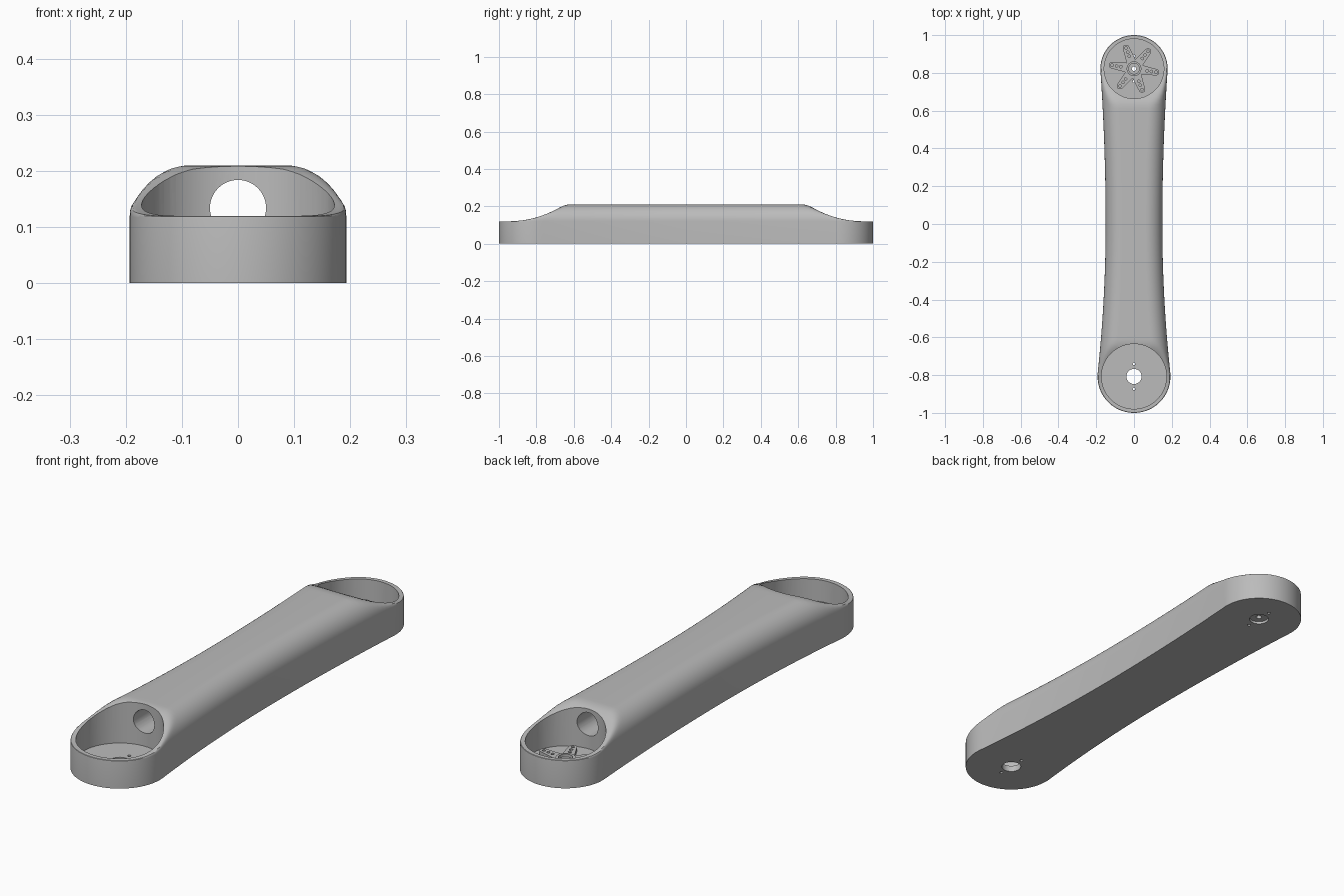
import bpy, bmesh, math
from mathutils import Matrix, Vector

cube = bpy.data.objects.get("Cube")
if cube:
    bpy.data.objects.remove(cube, do_unlink=True)

grey = bpy.data.materials.new("plain grey")
grey.use_nodes = True
grey.diffuse_color = (0.5, 0.5, 0.5, 1)
grey.node_tree.nodes["Principled BSDF"].inputs["Base Color"].default_value = (0.5, 0.5, 0.5, 1)

# Overall layout
FRONT_Y, FRONT_R = -0.807, 0.193
BACK_Y, BACK_R = 0.822, 0.178
LIP, FILLET = 0.12, 0.09
FLOOR = 0.027


def make_object(name, bm):
    bmesh.ops.recalc_face_normals(bm, faces=bm.faces[:])
    mesh = bpy.data.meshes.new(name)
    bm.to_mesh(mesh)
    bm.free()
    mesh.materials.append(grey)
    obj = bpy.data.objects.new(name, mesh)
    bpy.context.collection.objects.link(obj)
    return obj


def activate(obj):
    bpy.ops.object.select_all(action='DESELECT')
    obj.select_set(True)
    bpy.context.view_layer.objects.active = obj


def cylinder(bm, radius, low, high, x=0, y=0, sides=32):
    bmesh.ops.create_cone(bm, cap_ends=True, segments=sides, radius1=radius, radius2=radius,
                          depth=high - low, matrix=Matrix.Translation((x, y, (low + high) / 2)))


def cut(obj, bm):
    cutter = make_object("cutter", bm)
    cutter.hide_render = True
    mod = obj.modifiers.new("cut", 'BOOLEAN')
    mod.operation, mod.solver, mod.object = 'DIFFERENCE', 'EXACT', cutter
    activate(obj)
    bpy.ops.object.modifier_apply(modifier=mod.name)
    bpy.data.objects.remove(cutter, do_unlink=True)


def smooth(obj, degrees=30):
    activate(obj)
    bpy.ops.object.shade_smooth_by_angle(angle=math.radians(degrees))


# Arm body: half outline from front tip to back tip, inset by d
def half_outline(d):
    pts = []
    n, sides = 24, 72
    for i in range(n):
        a = math.radians(-90 + 95 * i / n)
        pts.append((math.cos(a) * (FRONT_R - d), FRONT_Y + math.sin(a) * (FRONT_R - d)))
    y0, y1 = -0.788, 0.81
    for i in range(sides + 1):
        y = y0 + (y1 - y0) * i / sides
        pts.append((0.15 + (0.068 if y < 0 else 0.042) * y * y - d, y))
    for i in range(1, n + 1):
        a = math.radians(-4 + 94 * i / n)
        pts.append((math.cos(a) * (BACK_R - d), BACK_Y + math.sin(a) * (BACK_R - d)))
    return pts


def scoop_height(y):
    # concave arc rising from each end lip
    t, radius = 0.95 - abs(y), 0.545
    if t <= 0:
        return LIP
    return 1 if t > 0.5 else LIP + radius - math.sqrt(radius * radius - t * t)


def soft_min(a, b, k=0.02):
    h = max(k - abs(a - b), 0) / k
    return min(a, b) - h * h * k / 4


def ring(bm, d, height):
    half = half_outline(d)
    right = [bm.verts.new((0 if i in (0, len(half) - 1) else x, y, height(y)))
             for i, (x, y) in enumerate(half)]
    left = [bm.verts.new((-v.co.x, v.co.y, v.co.z)) for v in right[1:-1]]
    return right + left[::-1]


def cap(bm, loop):
    # strips across the width
    n = len(loop)
    for i in range(n // 2):
        quad = [loop[i], loop[i + 1], loop[(n - i - 1) % n], loop[(n - i) % n]]
        bm.faces.new(list(dict.fromkeys(quad)))


bm = bmesh.new()
rings = [ring(bm, 0, lambda y: 0)]
STEPS = 14
for i in range(STEPS + 1):
    t = math.pi / 2 * i / STEPS
    top = LIP + FILLET * math.sin(t)
    rings.append(ring(bm, FILLET * (1 - math.cos(t)), lambda y: soft_min(top, scoop_height(y))))
for a, b in zip(rings, rings[1:]):
    for i in range(len(a)):
        j = (i + 1) % len(a)
        bm.faces.new((a[i], a[j], b[j], b[i]))
cap(bm, rings[0])
cap(bm, rings[-1])
arm = make_object("arm_body", bm)

# Round pockets at both ends
bm = bmesh.new()
cylinder(bm, 0.172, FLOOR, 0.5, y=FRONT_Y, sides=72)
cylinder(bm, 0.158, FLOOR, 0.5, y=BACK_Y, sides=72)
cut(arm, bm)

# Cable tunnel joining the pockets
bm = bmesh.new()
bmesh.ops.create_cone(bm, cap_ends=True, segments=40, radius1=0.05, radius2=0.05, depth=1.5,
                      matrix=Matrix.Translation((0, 0, 0.134)) @ Matrix.Rotation(math.pi / 2, 4, 'X'))
cut(arm, bm)

# Shaft and screw holes in the floors
bm = bmesh.new()
for y in (FRONT_Y, BACK_Y):
    cylinder(bm, 0.04, -0.1, 0.06, y=y)
    for side in (-1, 1):
        cylinder(bm, 0.007, -0.1, 0.06, y=y + side * 0.066, sides=12)
cut(arm, bm)
smooth(arm)

# Six-armed horn on the back floor
bm = bmesh.new()
outline = []
for k in range(6):
    spin = Matrix.Rotation(math.radians(-9 + 60 * k), 3, 'Z')
    for i in range(9):
        a = math.radians(-80 + 20 * i)
        outline.append(spin @ Vector((0.118 + 0.017 * math.cos(a), 0.017 * math.sin(a), 0)))
    outline.append(spin @ Matrix.Rotation(math.radians(30), 3, 'Z') @ Vector((0.05, 0, 0)))
base = bm.faces.new([bm.verts.new(p + Vector((0, BACK_Y, FLOOR - 0.002))) for p in outline])
extruded = bmesh.ops.extrude_face_region(bm, geom=[base], use_keep_orig=True)
bmesh.ops.translate(bm, vec=(0, 0, 0.018),
                    verts=[v for v in extruded["geom"] if isinstance(v, bmesh.types.BMVert)])
horn = make_object("horn_star", bm)
bm = bmesh.new()
cylinder(bm, 0.036, 0, 0.1, y=BACK_Y)
for k in range(6):
    a = math.radians(-9 + 60 * k)
    for r in (0.07, 0.093, 0.118):
        cylinder(bm, 0.007, 0, 0.1, r * math.cos(a), BACK_Y + r * math.sin(a), sides=12)
cut(horn, bm)
smooth(horn)

# Stepped hub in the middle of the horn
bm = bmesh.new()
profile = [(0.012, 0.01), (0.039, 0.01), (0.039, 0.052), (0.028, 0.052), (0.028, 0.04), (0.012, 0.04)]
verts = [bm.verts.new((r, BACK_Y, z)) for r, z in profile]
edges = [bm.edges.new((v, verts[(i + 1) % len(verts)])) for i, v in enumerate(verts)]
bmesh.ops.spin(bm, geom=verts + edges, cent=(0, BACK_Y, 0), axis=(0, 0, 1),
               angle=math.tau, steps=36, use_merge=True)
bmesh.ops.remove_doubles(bm, verts=bm.verts[:], dist=0.0001)
smooth(make_object("horn_hub", bm))
